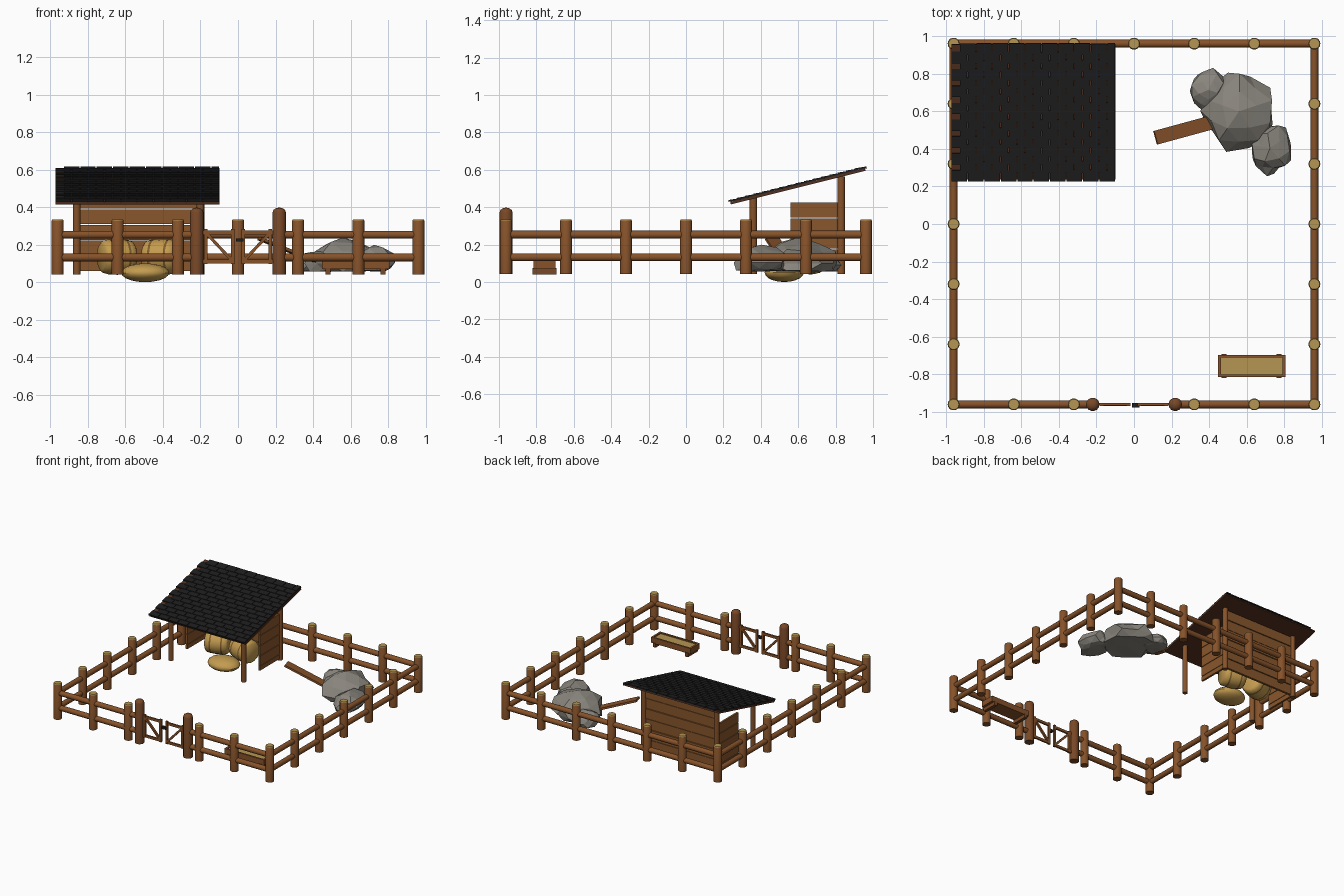
import bpy, bmesh, math, random
from mathutils import Vector, Matrix

if "Cube" in bpy.data.objects:
    bpy.data.objects.remove(bpy.data.objects["Cube"])

random.seed(4)


def mat(name, r, g, b):
    m = bpy.data.materials.new(name)
    m.diffuse_color = (r, g, b, 1)
    m.use_nodes = True
    m.node_tree.nodes["Principled BSDF"].inputs["Base Color"].default_value = m.diffuse_color
    return m


WOOD = mat("fence wood", 0.24, 0.085, 0.023)
DARK = mat("gate wood", 0.19, 0.065, 0.02)
BOARD = mat("wall board", 0.25, 0.095, 0.025)
CUT = mat("cut wood", 0.46, 0.30, 0.085)
HAY = mat("hay", 0.55, 0.33, 0.08)
TWINE = mat("twine", 0.22, 0.11, 0.025)
SLATE = mat("black shingle", 0.013, 0.013, 0.014)
DECK = mat("roof deck", 0.085, 0.03, 0.014)
ROCK = mat("rock", 0.25, 0.235, 0.205)
IRON = mat("iron", 0.012, 0.012, 0.012)


def make(name, bm, mats, smooth=False):
    bmesh.ops.recalc_face_normals(bm, faces=bm.faces[:])
    me = bpy.data.meshes.new(name)
    bm.to_mesh(me)
    bm.free()
    for m in mats:
        me.materials.append(m)
    o = bpy.data.objects.new(name, me)
    bpy.context.collection.objects.link(o)
    if smooth:
        bpy.ops.object.select_all(action='DESELECT')
        o.select_set(True)
        bpy.context.view_layer.objects.active = o
        bpy.ops.object.shade_smooth_by_angle(angle=math.radians(40))
    return o


def add_box(bm, c, s, m=Matrix()):
    bmesh.ops.create_cube(bm, size=1, matrix=m @ Matrix.Translation(c) @ Matrix.Diagonal((*s, 1)))


def box(name, c, s, material, m=Matrix()):
    bm = bmesh.new()
    add_box(bm, c, s, m)
    return make(name, bm, [material])


def lathe(name, profile, mats, slots, m, n=14):
    """Spin (radius, height) points round z; slots gives a material per band."""
    bm = bmesh.new()
    rings = [[bm.verts.new(m @ Vector((r * math.cos(2 * math.pi * i / n),
                                       r * math.sin(2 * math.pi * i / n), z))) for i in range(n)]
             for r, z in profile]
    bm.faces.new(rings[0]).material_index = slots[0]
    bm.faces.new(rings[-1]).material_index = slots[-1]
    for k in range(len(rings) - 1):
        for i in range(n):
            j = (i + 1) % n
            f = bm.faces.new((rings[k][i], rings[k][j], rings[k + 1][j], rings[k + 1][i]))
            f.material_index = slots[k]
    return make(name, bm, mats, True)


def aim(p, q):
    d = Vector(q) - Vector(p)
    return Matrix.Translation(p) @ d.to_track_quat('Z', 'Y').to_matrix().to_4x4(), d.length


def rod(name, p, q, r, material, n=12):
    m, length = aim(p, q)
    return lathe(name, [(r, 0), (r, length)], [material], [0, 0], m, n)


# Fence posts with pale cut tops
E = 0.962
spots = set()
for i in range(-3, 4):
    t = i * E / 3
    spots |= {(t, E), (-E, t), (E, t)}
    if i:
        spots.add((t, -E))
for x, y in sorted(spots):
    lathe("fence_post", [(0.032, 0.042), (0.032, 0.328), (0.028, 0.335)], [WOOD, CUT], [0, 1, 1],
          Matrix.Translation((x, y, 0)))

# Fence rails
for z in (0.132, 0.253):
    rod("back_rail", (-E, E, z), (E, E, z), 0.021, WOOD)
    for s in (-1, 1):
        rod("side_rail", (s * E, -E, z), (s * E, E, z), 0.021, WOOD)
        rod("front_rail", (s * E, -E, z), (s * 0.22, -E, z), 0.021, WOOD)

# Gate: rounded posts, two braced leaves, iron latch
for s in (-1, 1):
    lathe("gate_post", [(0.036, 0.042), (0.036, 0.37), (0.031, 0.385), (0.018, 0.394), (0.005, 0.397)],
          [DARK], [0] * 5, Matrix.Translation((s * 0.22, -E, 0)))
    for x in (0.172, 0.028):
        box("gate_stile", (s * x, -E, 0.19), (0.018, 0.016, 0.185), WOOD)
    for z in (0.11, 0.265):
        box("gate_bar", (s * 0.103, -E, z), (0.165, 0.014, 0.02), WOOD)
    m, length = aim((s * 0.168, -E, 0.26), (s * 0.032, -E, 0.115))
    box("gate_brace", (0, 0, length / 2), (0.016, 0.016, length), WOOD, m)
box("gate_latch", (0.01, -E - 0.005, 0.225), (0.04, 0.024, 0.018), IRON)

# Shed posts
XL, XR = -0.86, -0.2
for x in (XL, XR):
    rod("shed_front_post", (x, 0.36, 0.042), (x, 0.36, 0.45), 0.02, WOOD)
    rod("shed_back_post", (x, 0.83, 0.042), (x, 0.83, 0.565), 0.021, WOOD)

# Shed wall boards
for i in range(6):
    z = 0.098 + i * 0.0835
    box("back_board", ((XL + XR) / 2, 0.825 + 0.003 * (i % 2), z), (0.69, 0.018, 0.079), BOARD)
    if z < 0.4:
        for x in (XL, XR):
            box("side_board", (x, 0.685, z + 0.036), (0.016, 0.25, 0.079), BOARD)
for x in (XL, XR):
    box("side_bottom_board", (x, 0.685, 0.073), (0.016, 0.25, 0.035), BOARD)

# Roof deck, sloping up to the back
slope = math.atan2(0.18, 0.72)
roof = Matrix.Translation((-0.535, 0.24, 0.415)) @ Matrix.Rotation(slope, 4, 'X')
L, W = 0.742, 0.875
box("roof_deck", (0, L / 2, 0.007), (W, L, 0.014), DECK, roof)

# Overlapping shingles, every other row shifted by half a shingle
bm = bmesh.new()
rows, sw = 16, W / 10
for r in range(rows):
    u = r * L / rows - 0.008
    odd = r % 2
    for k in range(10):
        x0 = -W / 2 + (k + 0.5 * odd) * sw
        x1 = min(x0 + sw, W / 2) - 0.005
        ln = min(0.062, L + 0.012 - u) + random.uniform(-0.003, 0.003)
        tilt = roof @ Matrix.Translation(((x0 + x1) / 2, u, 0.021)) @ Matrix.Rotation(-0.08, 4, 'X')
        add_box(bm, (0, ln / 2, 0), (x1 - x0, ln, 0.01), tilt)
make("roof_shingles", bm, [SLATE])

# Round hay bales with twine bands
for x, y, turn in ((-0.645, 0.665, 20), (-0.41, 0.665, -18)):
    m = (Matrix.Translation((x, y, 0.135)) @ Matrix.Rotation(math.radians(turn), 4, 'Z')
         @ Matrix.Rotation(math.pi / 2, 4, 'Y'))
    lathe("hay_bale", [(0.07, -0.09), (0.086, -0.078), (0.093, -0.05), (0.093, -0.038), (0.096, 0),
                       (0.093, 0.038), (0.093, 0.05), (0.086, 0.078), (0.07, 0.09)],
          [HAY, TWINE], [0, 0, 1, 0, 0, 1, 0, 0, 0], m, 16)

# Flattened hay heap
bm = bmesh.new()
bmesh.ops.create_uvsphere(bm, u_segments=18, v_segments=10, radius=1,
                          matrix=Matrix.Translation((-0.495, 0.525, 0.05)) @ Matrix.Diagonal((0.13, 0.105, 0.05, 1)))
make("hay_heap", bm, [HAY], True)

# Rocks: faceted, roughened, flat underneath
for c, s, turn in (((0.56, 0.6, 0.1), (0.19, 0.205, 0.13), 0.3),
                   ((0.395, 0.715, 0.09), (0.095, 0.11, 0.07), 1.0),
                   ((0.725, 0.405, 0.105), (0.115, 0.14, 0.085), 0.5)):
    bm = bmesh.new()
    bmesh.ops.create_icosphere(bm, subdivisions=2, radius=1)
    m = Matrix.Translation(c) @ Matrix.Diagonal((*s, 1)) @ Matrix.Rotation(turn, 4, 'Z')
    for v in bm.verts:
        v.co = m @ (v.co * random.uniform(0.84, 1.12))
        v.co.z = max(v.co.z, 0.055 + random.uniform(0, 0.008))
    make("rock", bm, [ROCK])

# Plank leaning on the rocks
p, q = Vector((0.115, 0.46, 0.232)), Vector((0.5, 0.565, 0.075))
ax = (q - p).normalized()
side = Vector((0, 0, 1)).cross(ax).normalized()
up = ax.cross(side)
frame = Matrix((ax, side, up)).transposed().to_4x4()
frame.translation = (p + q) / 2
box("leaning_plank", (0, 0, 0), ((q - p).length, 0.075, 0.016), WOOD, frame)

# Feeding trough: flared box, hay fill, cross feet
TX, TY = 0.627, -0.757
for s in (-1, 1):
    box("trough_side", (TX, TY + s * 0.052, 0.092), (0.36, 0.014, 0.046), WOOD)
    box("trough_end", (TX + s * 0.172, TY, 0.092), (0.016, 0.116, 0.046), WOOD)
    box("trough_foot", (TX + s * 0.147, TY, 0.058), (0.026, 0.128, 0.034), DARK)
box("trough_base", (TX, TY, 0.075), (0.34, 0.1, 0.012), WOOD)
box("trough_fill", (TX, TY, 0.093), (0.335, 0.095, 0.026), CUT)
